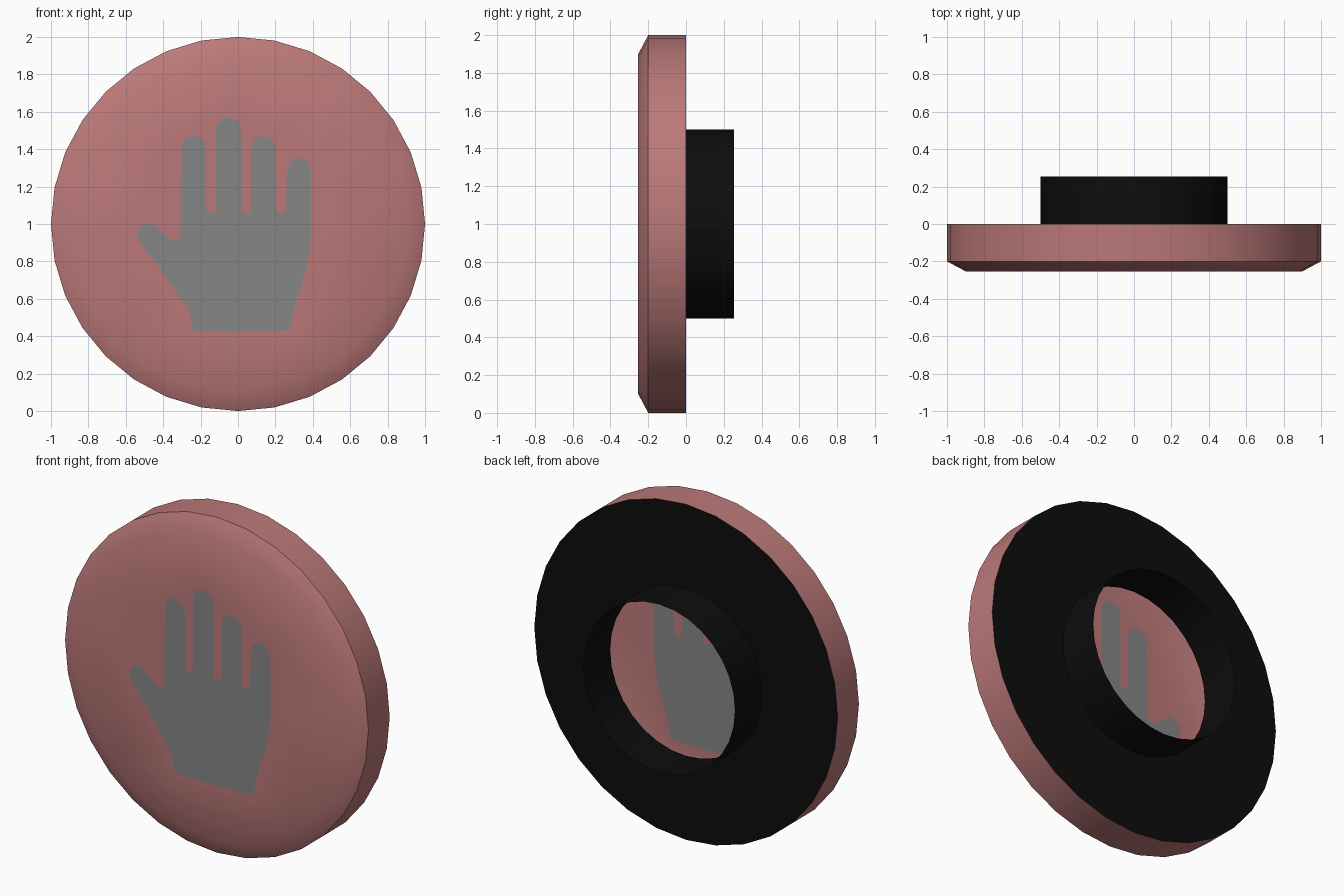
import bpy, bmesh, math
from mathutils import Vector
from mathutils.geometry import delaunay_2d_cdt

if "Cube" in bpy.data.objects:
    bpy.data.objects.remove(bpy.data.objects["Cube"])

SIDES = 32
DEPTH = 0.253
CZ = 1.0


def material(name, rgb):
    m = bpy.data.materials.new(name)
    m.diffuse_color = (*rgb, 1.0)
    m.use_nodes = True
    m.node_tree.nodes["Principled BSDF"].inputs["Base Color"].default_value = m.diffuse_color
    return m


PINK = material("dusty pink", (0.50, 0.19, 0.19))
GREY = material("hand grey", (0.24, 0.24, 0.24))
BLACK = material("black", (0.004, 0.004, 0.004))


def circle(r):
    """Points of a ring around the y axis, as (x, z)."""
    return [Vector((r * math.cos(2 * math.pi * i / SIDES),
                    CZ + r * math.sin(2 * math.pi * i / SIDES))) for i in range(SIDES)]


def lathe(bm, profile):
    """Open surface of revolution through (radius, y) rings."""
    rings = [[bm.verts.new((p.x, y, p.y)) for p in circle(r)] for r, y in profile]
    for a, b in zip(rings, rings[1:]):
        for i in range(SIDES):
            j = (i + 1) % SIDES
            bm.faces.new((a[i], b[i], b[j], a[j]))


def finish(bm, name, mats):
    bmesh.ops.remove_doubles(bm, verts=bm.verts, dist=0.0002)
    me = bpy.data.meshes.new(name)
    bm.to_mesh(me)
    bm.free()
    for m in mats:
        me.materials.append(m)
    ob = bpy.data.objects.new(name, me)
    bpy.context.collection.objects.link(ob)
    bpy.ops.object.select_all(action='DESELECT')
    ob.select_set(True)
    bpy.context.view_layer.objects.active = ob
    bpy.ops.object.shade_smooth_by_angle(angle=math.radians(35))
    return ob


def half_round(x0, x1, z, up, steps=8):
    """Half circle from x0 to x1: a fingertip (up=1) or a gap (up=-1)."""
    c, r = (x0 + x1) / 2, (x1 - x0) / 2
    return [Vector((c - r * math.cos(math.pi * i / steps),
                    z + up * r * math.sin(math.pi * i / steps))) for i in range(steps + 1)]


def hand_outline():
    # fingers: left x, right x, tip height
    fingers = [(-0.305, -0.171, 1.47), (-0.118, 0.016, 1.568),
               (0.07, 0.203, 1.47), (0.263, 0.39, 1.353)]
    pts = []
    for k, (a, b, top) in enumerate(fingers):
        pts += half_round(a, b, top - (b - a) / 2, 1)
        if k < 3:
            right = fingers[k + 1][0] - (0.008 if k == 2 else 0)
            pts += half_round(b, right, 1.085, -1, 6)
    # little finger side, wrist, palm edge and thumb
    rest = [(0.39, 0.90), (0.364, 0.754), (0.315, 0.594), (0.294, 0.513),
            (0.283, 0.455), (0.275, 0.437), (0.258, 0.428), (-0.228, 0.428),
            (-0.243, 0.437), (-0.25, 0.455), (-0.25, 0.505), (-0.273, 0.556),
            (-0.417, 0.76), (-0.527, 0.91), (-0.537, 0.94), (-0.532, 0.97),
            (-0.51, 0.997), (-0.475, 1.006), (-0.445, 0.995), (-0.374, 0.93),
            (-0.355, 0.918), (-0.337, 0.914), (-0.316, 0.925), (-0.308, 0.955)]
    pts += [Vector(p) for p in rest]
    return pts[::-1]  # counter-clockwise


# front shell: hollow pink disc with the hand cut into its face
bm = bmesh.new()
lathe(bm, [(0.9, -DEPTH), (1.0, -0.2), (1.0, 0.0)])
hand = hand_outline()
pts = circle(0.9) + hand
loops = [list(range(SIDES)), list(range(SIDES, len(pts)))]
verts, _, faces, _, _, origin = delaunay_2d_cdt(pts, [], loops, 1, 1e-5)
bv = [bm.verts.new((v.x, -DEPTH, v.y)) for v in verts]
for f, src in zip(faces, origin):
    face = bm.faces.new([bv[i] for i in f])
    face.normal_update()
    if face.normal.y > 0:
        face.normal_flip()
    face.material_index = 1 if 1 in src else 0
finish(bm, "front_disc", [PINK, GREY])

# back plate with an open tube
bm = bmesh.new()
lathe(bm, [(1.0, 0.0), (0.5, 0.0), (0.5, DEPTH)])
finish(bm, "back_plate_and_tube", [BLACK])
